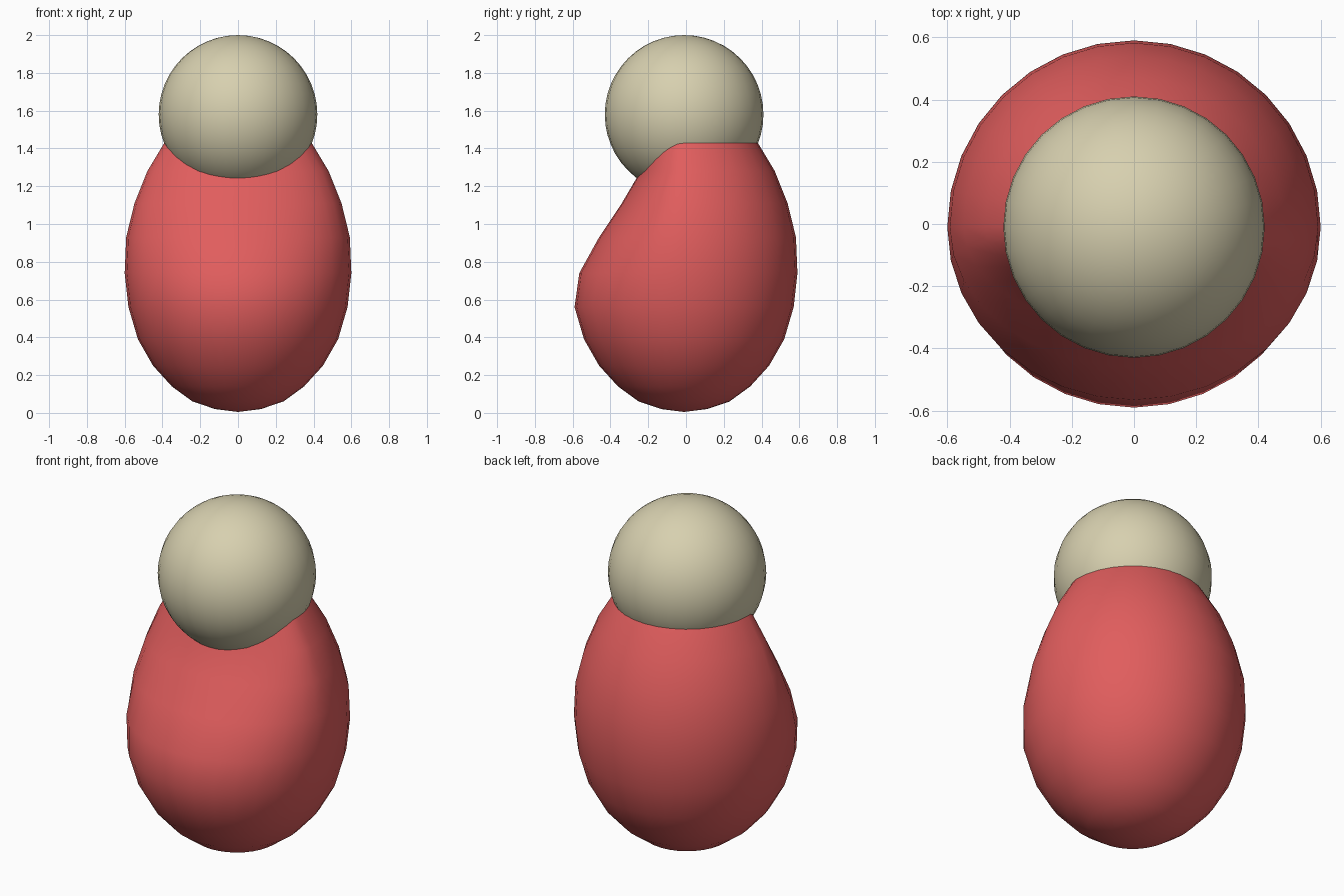
import bpy, bmesh
from math import sin, cos, pi

if "Cube" in bpy.data.objects:
    bpy.data.objects.remove(bpy.data.objects["Cube"])

CENTRE_Y = -0.01


def finish(obj, name, colour):
    obj.name = name
    mat = bpy.data.materials.new(name + "_colour")
    mat.diffuse_color = (*colour, 1)
    mat.use_nodes = True
    mat.node_tree.nodes["Principled BSDF"].inputs["Base Color"].default_value = mat.diffuse_color
    obj.data.materials.append(mat)
    for p in obj.data.polygons:
        p.use_smooth = True


# Body: stacked rings (z, radius, front depth), front scooped in towards the head
RINGS = [
    (0.02, 0.12, 0.12), (0.06, 0.24, 0.24), (0.14, 0.35, 0.35),
    (0.25, 0.45, 0.45), (0.39, 0.53, 0.53), (0.56, 0.58, 0.58),
    (0.74, 0.60, 0.555), (0.93, 0.592, 0.45), (1.11, 0.548, 0.33),
    (1.28, 0.48, 0.23), (1.43, 0.39, 0.18), (1.58, 0.29, 0.14),
    (1.70, 0.18, 0.09),
]
SEGMENTS = 32
bm = bmesh.new()
loops = []
for z, r, front in RINGS:
    loop = []
    for i in range(SEGMENTS):
        a = 2 * pi * i / SEGMENTS
        depth = r if sin(a) >= 0 else front
        loop.append(bm.verts.new((r * cos(a), CENTRE_Y + depth * sin(a), z)))
    loops.append(loop)
bottom = bm.verts.new((0, CENTRE_Y, 0.005))
top = bm.verts.new((0, CENTRE_Y, 1.74))
for i in range(SEGMENTS):
    j = (i + 1) % SEGMENTS
    bm.faces.new((bottom, loops[0][j], loops[0][i]))
    bm.faces.new((top, loops[-1][i], loops[-1][j]))
    for lo, hi in zip(loops, loops[1:]):
        bm.faces.new((lo[i], lo[j], hi[j], hi[i]))
mesh = bpy.data.meshes.new("body")
bm.to_mesh(mesh)
bm.free()
body = bpy.data.objects.new("body", mesh)
bpy.context.collection.objects.link(body)
finish(body, "body", (0.75, 0.11, 0.11))

# Head: plain ball sunk into the body
bpy.ops.mesh.primitive_uv_sphere_add(segments=32, ring_count=24, radius=0.42,
                                     location=(0, CENTRE_Y, 1.58))
finish(bpy.context.object, "head", (0.68, 0.63, 0.43))
